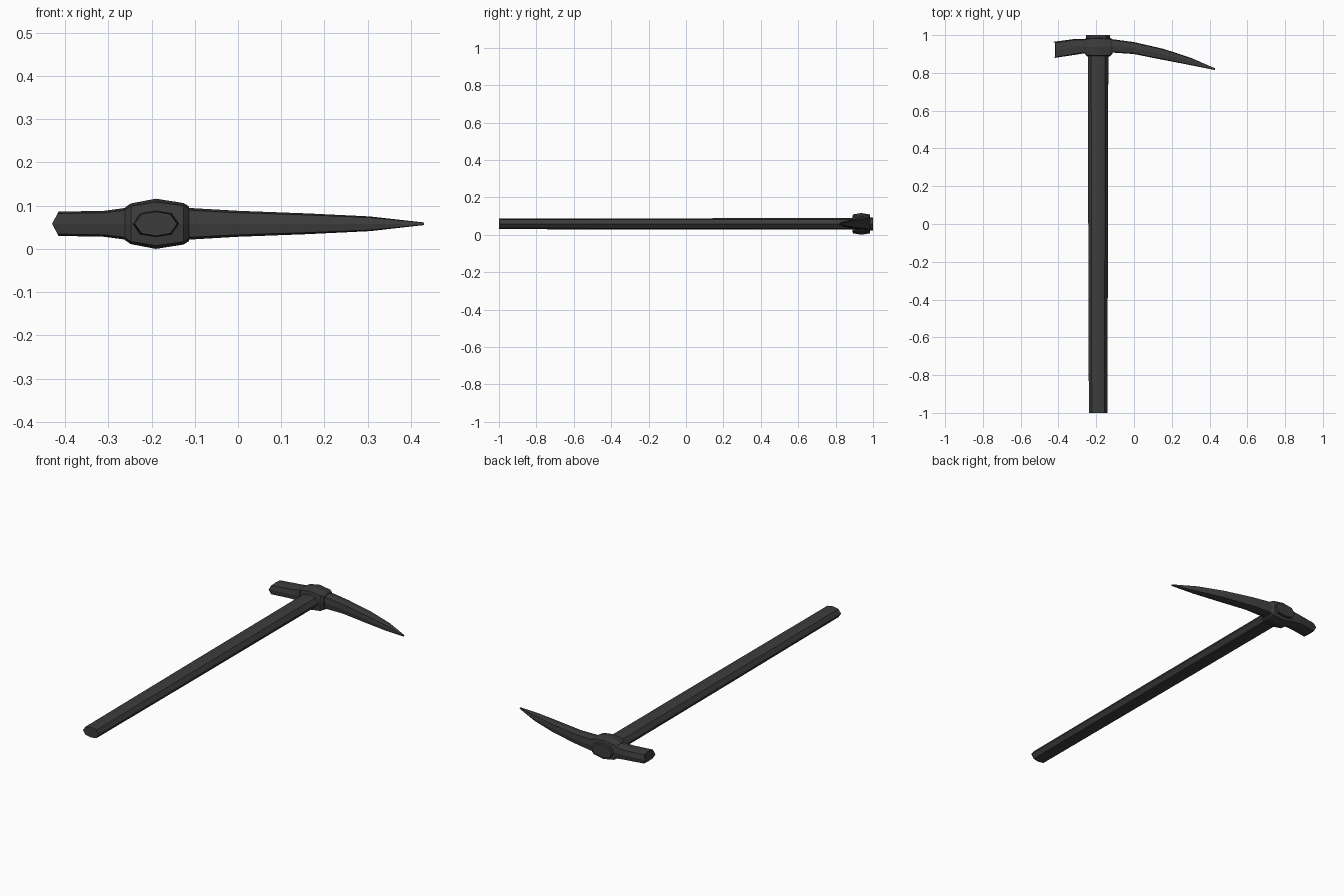
import bpy, bmesh
from mathutils import Vector

if "Cube" in bpy.data.objects:
    bpy.data.objects.remove(bpy.data.objects["Cube"])

CZ = 0.058   # height of the tool's centre line
CX = -0.19   # handle centre

steel = bpy.data.materials.new("dark_grey")
steel.diffuse_color = (0.045, 0.045, 0.045, 1)
steel.use_nodes = True
steel.node_tree.nodes["Principled BSDF"].inputs["Base Color"].default_value = steel.diffuse_color


def loft(name, rings):
    """Skin a list of equal-length point rings and cap both ends."""
    bm = bmesh.new()
    loops = [[bm.verts.new(Vector(p)) for p in ring] for ring in rings]
    n = len(loops[0])
    for a, b in zip(loops, loops[1:]):
        for i in range(n):
            j = (i + 1) % n
            bm.faces.new((a[i], a[j], b[j], b[i]))
    bm.faces.new(loops[0])
    bm.faces.new(loops[-1])
    bmesh.ops.recalc_face_normals(bm, faces=bm.faces)
    mesh = bpy.data.meshes.new(name)
    bm.to_mesh(mesh)
    bm.free()
    mesh.materials.append(steel)
    obj = bpy.data.objects.new(name, mesh)
    bpy.context.collection.objects.link(obj)
    return obj


def octagon(cu, cv):
    """Unit octagon with points on the axes and corners at (cu, cv)."""
    return [(1, 0), (cu, cv), (0, 1), (-cu, cv),
            (-1, 0), (-cu, -cv), (0, -1), (cu, -cv)]


def head_ring(x, y0, y1, hz, cv=0.85, skew=0.0):
    """Cross-section of the head at x; skew pulls the mid-height points in x."""
    yc, hy = (y0 + y1) / 2, (y1 - y0) / 2
    return [(x + skew * (1 - abs(v)), yc + u * hy, CZ + v * hz)
            for u, v in octagon(0.88, cv)]


# Handle: long flattened octagon, slightly thicker towards the head, flared tip
handle_sections = [(-1.0, 0.049, 0.028), (-0.1, 0.052, 0.030), (0.90, 0.054, 0.031),
                   (0.965, 0.055, 0.032), (0.98, 0.063, 0.035), (1.0, 0.063, 0.035)]
loft("handle", [[(CX + u * hx, y, CZ + v * hz) for u, v in octagon(0.68, 0.8)]
                for y, hx, hz in handle_sections])

# Eye: swollen collar around the handle
loft("head_eye", [head_ring(x, y0, y1, hz, 0.87) for x, y0, y1, hz in [
    (-0.261, 0.902, 0.980, 0.038),
    (-0.248, 0.888, 0.985, 0.047),
    (CX, 0.886, 0.989, 0.058),
    (-0.126, 0.888, 0.985, 0.048),
    (-0.113, 0.902, 0.978, 0.040)]])

# Blunt arm with a chevron end
loft("hammer_arm", [
    head_ring(-0.415, 0.878, 0.964, 0.028, skew=-0.015),
    head_ring(-0.31, 0.896, 0.980, 0.030),
    head_ring(-0.25, 0.906, 0.980, 0.038)])

# Long curved pick tapering to a point
loft("pick_arm", [head_ring(*s) for s in [
    (-0.12, 0.908, 0.979, 0.037),
    (0.0, 0.900, 0.963, 0.030),
    (0.16, 0.868, 0.926, 0.024),
    (0.305, 0.840, 0.878, 0.017),
    (0.43, 0.815, 0.824, 0.003)]])
